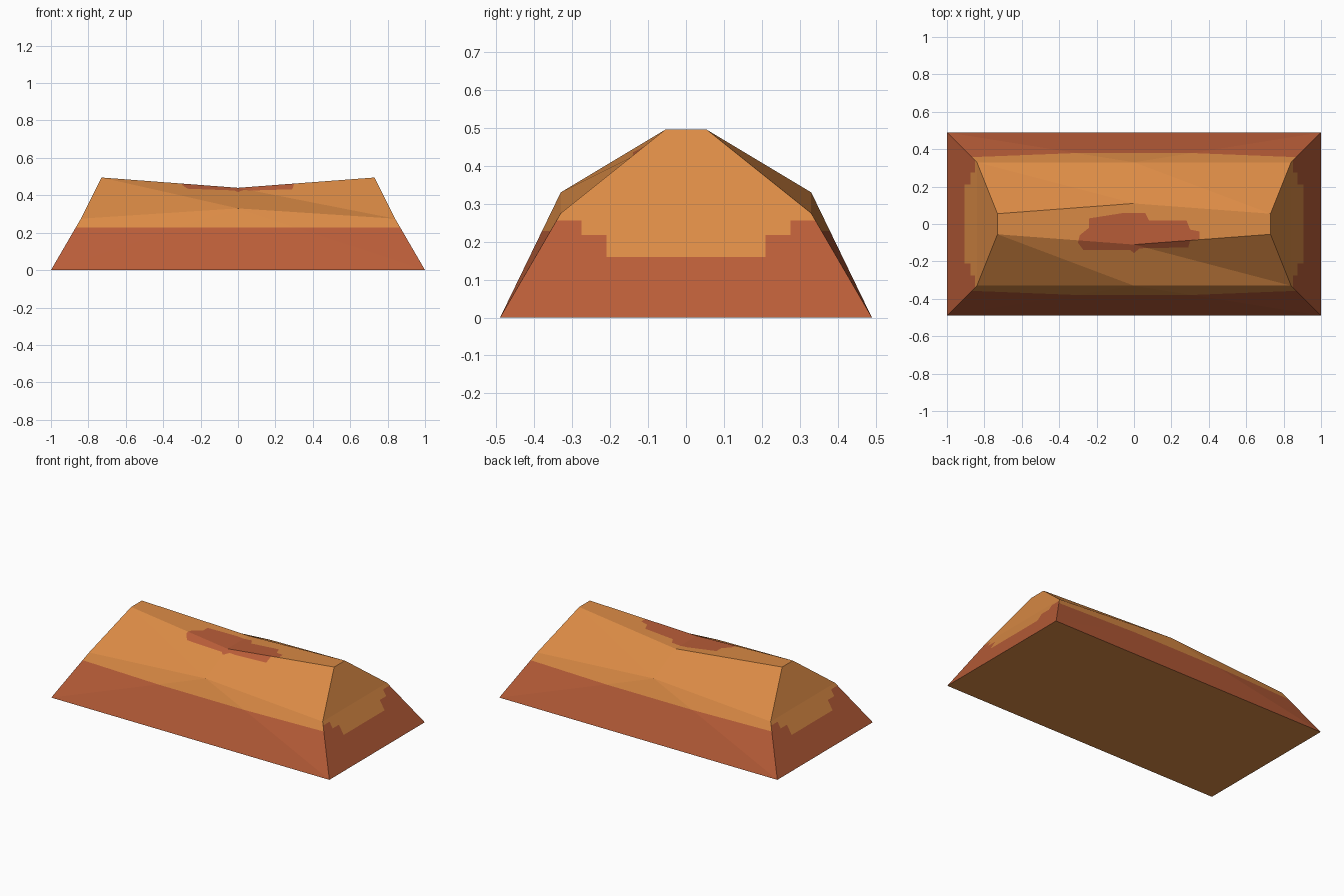
import bpy, bmesh
from mathutils import Vector

if "Cube" in bpy.data.objects:
    bpy.data.objects.remove(bpy.data.objects["Cube"])


def material(name, rgb):
    m = bpy.data.materials.new(name)
    m.diffuse_color = (*rgb, 1)
    m.use_nodes = True
    m.node_tree.nodes["Principled BSDF"].inputs["Base Color"].default_value = m.diffuse_color
    return m


orange = material("orange", (0.708, 0.258, 0.060))
rust = material("rust_red", (0.485, 0.109, 0.040))

# Cross-section levels for one quarter turn: the other half is a 180 degree turn
BOTTOM, SIDE, END, UPPER = range(4)
bm = bmesh.new()
cache = {}


def vert(p):
    key = tuple(round(c, 4) + 0.0 for c in p)
    if key not in cache:
        cache[key] = bm.verts.new(key)
    return cache[key]


def face(zone, *pts):
    bm.faces.new([vert(p) for p in pts]).material_index = zone


W, D = 1.0, 0.49
face(BOTTOM, (-W, -D, 0), (-W, D, 0), (W, D, 0), (W, -D, 0))
mid_c, top_c = (0, -.33, .33), (0, -.11, .44)
for s in (1, -1):
    def turn(p):
        return (p[0] * s, p[1] * s, p[2])

    def add(zone, *pts):
        face(zone, *[turn(p) for p in pts])

    base_l, base_r = (-W, -D, 0), (W, -D, 0)
    mid_l, mid_r = (-.84, -.33, .275), (.84, -.33, .275)
    top_l, top_r = (-.73, -.055, .495), (.73, -.055, .495)
    # long lower side
    add(SIDE, base_l, base_r, mid_c)
    add(SIDE, base_l, mid_c, mid_l)
    add(SIDE, base_r, mid_r, mid_c)
    # upper slope: ridge on the left half, valley on the right half
    add(UPPER, mid_l, mid_c, top_l)
    add(UPPER, top_l, mid_c, top_c)
    add(UPPER, mid_c, mid_r, top_c)
    add(UPPER, mid_r, top_r, top_c)
    # sagging top strip
    add(UPPER, top_l, top_c, (0, .11, .44), (-.73, .055, .495))
    # end wall
    add(END, base_r, (W, D, 0), (.84, .33, .275), mid_r)
    add(END, mid_r, (.84, .33, .275), (.73, .055, .495), top_r)
bmesh.ops.recalc_face_normals(bm, faces=bm.faces[:])


def cut(zone, co, no):
    fs = [f for f in bm.faces if f.material_index == zone]
    es = {e for f in fs for e in f.edges}
    vs = {v for f in fs for v in f.verts}
    bmesh.ops.bisect_plane(bm, geom=list(vs) + list(es) + fs, dist=1e-5,
                           plane_co=co, plane_no=no)


# Cuts for the colour borders
SIDE_Z = 0.228
cut(SIDE, (0, 0, SIDE_Z), (0, 0, 1))
steps = [(0.21, 0.16), (0.275, 0.218), (0.5, 0.256)]
for y, z in steps:
    cut(END, (0, 0, z), (0, 0, 1))
    if y < 0.49:
        for s in (-1, 1):
            cut(END, (0, s * y, 0), (0, 1, 0))

# Outline of the worn patch on top, seen from above
patch = [(-.24, .03), (-.05, .06), (.06, .06), (.08, .02), (.28, .02),
         (.30, -.03), (.35, -.04), (.35, -.08), (.30, -.09), (.29, -.125),
         (.03, -.13), (0, -.155), (-.02, -.14), (-.27, -.14),
         (-.30, -.10), (-.29, -.06), (-.24, -.02)]
edges = list(zip(patch, patch[1:] + patch[:1]))
for a, b in edges:
    cut(UPPER, (*a, 0), Vector((b[1] - a[1], a[0] - b[0], 0)).normalized())


def in_patch(c):
    inside = False
    for (ax, ay), (bx, by) in edges:
        if (ay > c.y) != (by > c.y) and c.x < ax + (c.y - ay) * (bx - ax) / (by - ay):
            inside = not inside
    return inside


# Final colours by zone and position
for f in bm.faces:
    c = f.calc_center_median()
    zone = f.material_index
    red = False
    if zone == SIDE:
        red = c.z < SIDE_Z
    elif zone == END:
        red = c.z < next(z for y, z in steps if abs(c.y) < y)
    elif zone == UPPER:
        red = in_patch(c)
    f.material_index = int(red)
    f.smooth = False

mesh = bpy.data.meshes.new("ingot_block")
bm.to_mesh(mesh)
bm.free()
mesh.materials.append(orange)
mesh.materials.append(rust)
bpy.context.collection.objects.link(bpy.data.objects.new("ingot_block", mesh))
